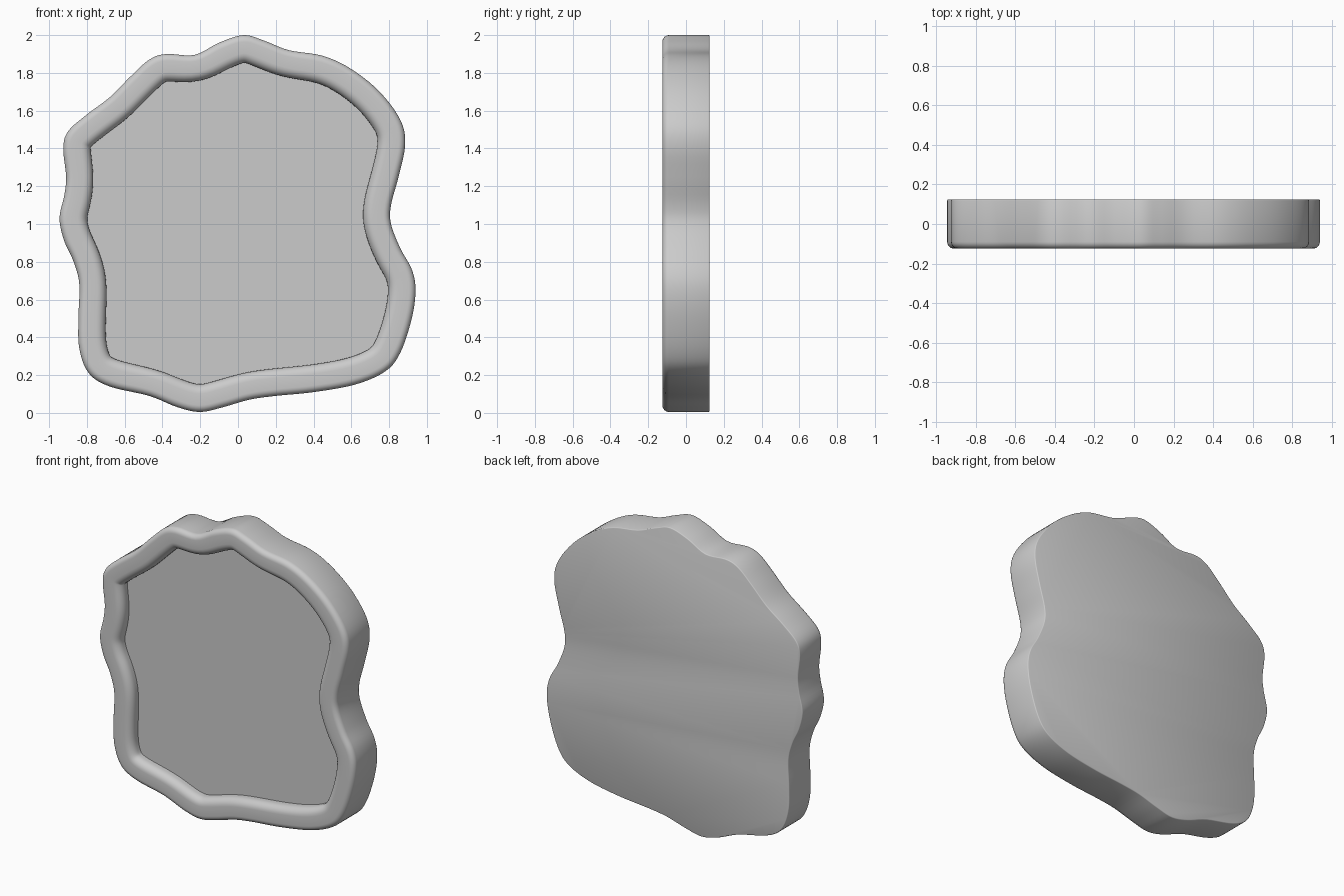
import bpy, bmesh, math
from mathutils import Vector

cube = bpy.data.objects.get("Cube")
if cube:
    bpy.data.objects.remove(cube, do_unlink=True)

grey = bpy.data.materials.new("plain grey")
grey.use_nodes = True
colour = (0.6, 0.6, 0.6, 1)
grey.diffuse_color = colour
grey.node_tree.nodes["Principled BSDF"].inputs["Base Color"].default_value = colour

# Wavy outline, clockwise from the top
OUTLINE = [Vector(p) for p in (
    (.03, 2), (.14, 1.97), (.27, 1.92), (.45, 1.89), (.6, 1.82), (.75, 1.7), (.86, 1.55),
    (.885, 1.42), (.85, 1.25), (.81, 1.1), (.81, 1), (.86, .87), (.92, .76), (.94, .65),
    (.92, .5), (.86, .32), (.78, .22), (.62, .15), (.4, .11), (.2, .09), (.06, .07),
    (-.08, .03), (-.2, .005), (-.32, .03), (-.47, .09), (-.68, .14), (-.79, .21), (-.84, .34),
    (-.845, .5), (-.84, .68), (-.87, .8), (-.92, .91), (-.945, 1.03), (-.92, 1.15),
    (-.91, 1.25), (-.925, 1.4), (-.9, 1.49), (-.8, 1.58), (-.68, 1.67), (-.57, 1.78),
    (-.47, 1.87), (-.38, 1.9), (-.23, 1.895), (-.1, 1.96))]
STEPS = 5
RIM = 0.145
FRONT, PANEL, BACK = -0.125, -0.05, 0.125


def smooth_loop(pts):
    """Closed Catmull-Rom curve through the points."""
    n, out = len(pts), []
    for i in range(n):
        a, b, c, d = (pts[(i + k) % n] for k in (-1, 0, 1, 2))
        for s in range(STEPS):
            t = s / STEPS
            out.append((2 * b + (c - a) * t + (2 * a - 5 * b + 4 * c - d) * t ** 2
                        + (3 * b - a - 3 * c + d) * t ** 3) / 2)
    return out


def relax(pts, times):
    for _ in range(times):
        pts = [(pts[i - 1] + 2 * p + pts[(i + 1) % len(pts)]) / 4 for i, p in enumerate(pts)]
    return pts


def inward(pts):
    """Unit normals pointing into the clockwise loop."""
    out = []
    for i in range(len(pts)):
        t = pts[(i + 1) % len(pts)] - pts[i - 1]
        out.append(Vector((t.y, -t.x)).normalized())
    return [v.normalized() for v in relax(out, 6)]


outer = smooth_loop(OUTLINE)
inner = relax([p + n * RIM for p, n in zip(outer, inward(outer))], 4)


def arc(cx, cy, r, start, end, count=6):
    angles = [math.radians(start + (end - start) * i / count) for i in range(count + 1)]
    return [(cx + r * math.cos(a), cy + r * math.sin(a)) for a in angles]


# Rim section: distance inward from the outline, and depth
R_OUT, R_IN, R_BACK = 0.035, 0.05, 0.006
section = arc(R_BACK, BACK - R_BACK, R_BACK, 90, 180, 2)
section += arc(R_OUT, FRONT + R_OUT, R_OUT, 180, 270)
section += arc(RIM - R_IN, FRONT + R_IN, R_IN, 270, 360)
section.append((RIM, PANEL))

# Sweep the section round the outline, then close the panel and the back
bm = bmesh.new()
rings = []
for dist, y in section:
    ring = [p.lerp(q, dist / RIM) for p, q in zip(outer, inner)]
    rings.append([bm.verts.new((p.x, y, p.y)) for p in ring])
for a, b in zip(rings, rings[1:]):
    for i in range(len(a)):
        bm.faces.new((a[i - 1], a[i], b[i], b[i - 1]))
bm.faces.new(rings[0])
bm.faces.new(rings[-1])
bmesh.ops.recalc_face_normals(bm, faces=bm.faces)

mesh = bpy.data.meshes.new("wavy_frame")
bm.to_mesh(mesh)
bm.free()
frame = bpy.data.objects.new("wavy_frame", mesh)
bpy.context.collection.objects.link(frame)
mesh.materials.append(grey)

bpy.ops.object.select_all(action='DESELECT')
frame.select_set(True)
bpy.context.view_layer.objects.active = frame
bpy.ops.object.shade_smooth_by_angle(angle=math.radians(50))
